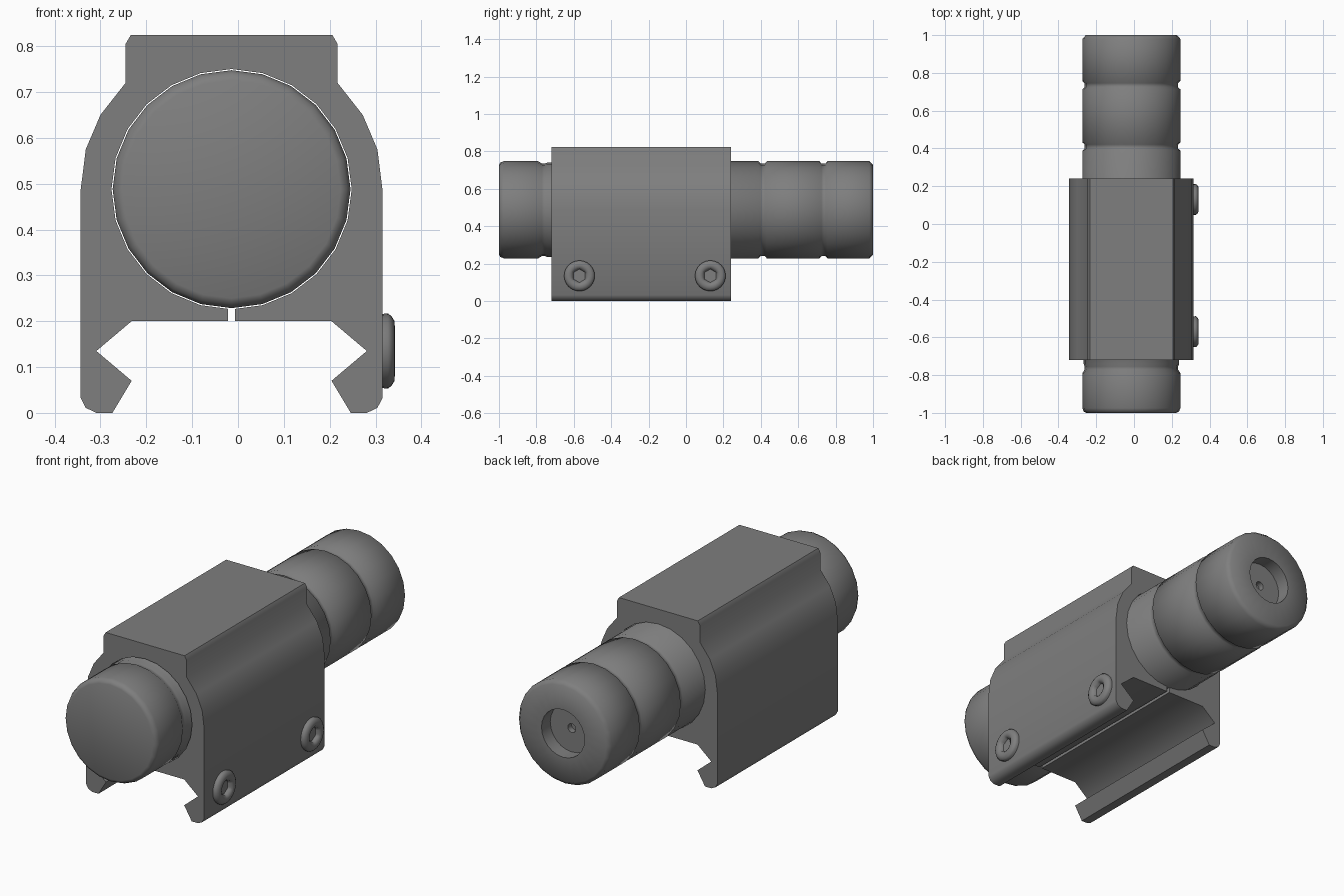
import bpy, bmesh
from math import sin, cos, pi, radians
from mathutils import Matrix, Vector

if "Cube" in bpy.data.objects:
    bpy.data.objects.remove(bpy.data.objects["Cube"])

CX, CZ = -0.014, 0.488      # tube axis
SEG = 24

# Dark anodised finish shared by all parts
dark = bpy.data.materials.new("dark_metal")
dark.diffuse_color = (0.21, 0.21, 0.21, 1)
dark.use_nodes = True
dark.node_tree.nodes["Principled BSDF"].inputs["Base Color"].default_value = dark.diffuse_color


def finish(name, bm, angle=50):
    bmesh.ops.recalc_face_normals(bm, faces=bm.faces)
    me = bpy.data.meshes.new(name)
    bm.to_mesh(me)
    bm.free()
    me.materials.append(dark)
    ob = bpy.data.objects.new(name, me)
    bpy.context.collection.objects.link(ob)
    bpy.ops.object.select_all(action='DESELECT')
    ob.select_set(True)
    bpy.context.view_layer.objects.active = ob
    bpy.ops.object.shade_smooth_by_angle(angle=radians(angle))
    return ob


def hex_factor(a):
    # radius of a unit hexagon in direction a
    return cos(pi / 6) / cos((a % (pi / 3)) - pi / 6)


def lathe(name, profile, matrix, hex_from=None, angle=50):
    # profile of (radius, height) turned about local z, capped at both ends
    bm = bmesh.new()
    rings = []
    for k, (r, h) in enumerate(profile):
        ring = []
        for i in range(SEG):
            a = 2 * pi * i / SEG
            f = hex_factor(a) if hex_from is not None and k >= hex_from else 1
            ring.append(bm.verts.new(matrix @ Vector((r * f * cos(a), r * f * sin(a), h))))
        rings.append(ring)
    for lo, hi in zip(rings, rings[1:]):
        for i in range(SEG):
            j = (i + 1) % SEG
            bm.faces.new((lo[i], lo[j], hi[j], hi[i]))
    bm.faces.new(rings[0][::-1])
    bm.faces.new(rings[-1])
    return finish(name, bm, angle)


# Clamp body: mirrored half profile with a split bore, extruded along y
half = [(0.008, 0.2), (0.218, 0.2), (0.295, 0.135), (0.218, 0.07), (0.26, 0.0),
        (0.295, 0.0), (0.318, 0.011), (0.329, 0.032), (0.329, 0.488), (0.318, 0.575),
        (0.286, 0.65), (0.231, 0.72), (0.231, 0.805), (0.220, 0.824)]
R = 0.262
outline = half + [(-x, z) for x, z in reversed(half)]
outline.append((-0.008, CZ - R + 0.001))
for i in range(1, SEG):
    a = -pi / 2 - 2 * pi * i / SEG
    outline.append((R * cos(a), CZ + R * sin(a)))
outline.append((0.008, CZ - R + 0.001))

bm = bmesh.new()
face = bm.faces.new([bm.verts.new((CX + x, -0.72, z)) for x, z in outline])
ext = bmesh.ops.extrude_face_region(bm, geom=[face], use_keep_orig=True)
bmesh.ops.translate(bm, vec=(0, 0.96, 0),
                    verts=[g for g in ext['geom'] if isinstance(g, bmesh.types.BMVert)])
finish("rail_clamp", bm)


# Cylindrical body with grooves, rounded front cap and recessed aperture
RT = 0.2595


def groove(y, w=0.022, d=0.012):
    return [(RT, y - w), (RT - d, y - w / 2), (RT - d, y + w / 2), (RT, y + w)]


tube = [(0.238, -1.0), (0.252, -0.993), (RT, -0.975), (RT, -0.79),
        (0.247, -0.77), (0.247, -0.755), (0.253, -0.74), (0.253, -0.70), (RT, -0.69)]
tube += groove(0.41) + groove(0.735)
tube += [(RT, 0.98), (0.241, 1.0), (0.12, 1.0), (0.12, 0.93), (0.022, 0.93), (0.022, 0.90)]
to_y = Matrix.Translation((CX, 0, CZ)) @ Matrix.Rotation(-pi / 2, 4, 'X')
lathe("laser_tube", tube, to_y)

# Button-head clamp screws with hex sockets
screw = [(0.08, -0.01), (0.082, 0.012), (0.076, 0.020), (0.066, 0.026), (0.055, 0.027),
         (0.046, 0.025), (0.040, 0.018), (0.036, 0.004)]
for label, y in (("front", -0.57), ("rear", 0.13)):
    m = Matrix.Translation((0.315, y, 0.135)) @ Matrix.Rotation(pi / 2, 4, 'Y')
    lathe(label + "_clamp_screw", screw, m, hex_from=6, angle=65)
